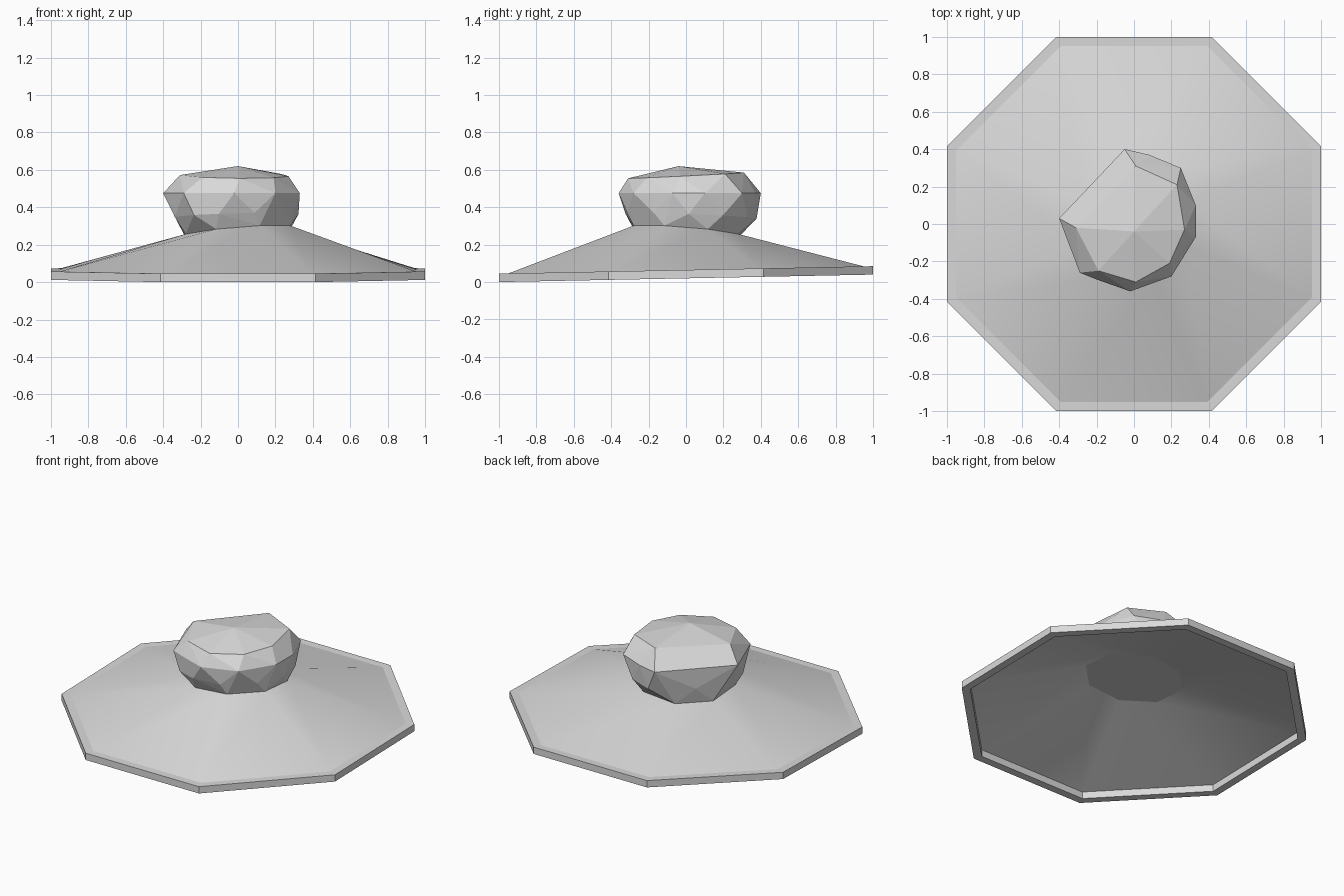
import bpy
import bmesh
from math import sin, cos, radians

default_cube = bpy.data.objects.get("Cube")
if default_cube:
    bpy.data.objects.remove(default_cube, do_unlink=True)


def make_material(name, color):
    material = bpy.data.materials.new(name)
    material.use_nodes = True
    material.diffuse_color = color
    material.node_tree.nodes["Principled BSDF"].inputs["Base Color"].default_value = color
    return material


def finish(name, bm, material, smooth):
    """Turn a bmesh into a named, shaded object."""
    bmesh.ops.recalc_face_normals(bm, faces=bm.faces)
    mesh = bpy.data.meshes.new(name)
    bm.to_mesh(mesh)
    bm.free()
    mesh.materials.append(material)
    obj = bpy.data.objects.new(name, mesh)
    bpy.context.collection.objects.link(obj)
    bpy.ops.object.select_all(action="DESELECT")
    obj.select_set(True)
    bpy.context.view_layer.objects.active = obj
    if smooth:
        bpy.ops.object.shade_smooth_by_angle(angle=radians(30))
    return obj


def octagon(apothem, height):
    """Corner points of an octagon whose height is a function of x and y."""
    radius = apothem / cos(radians(22.5))
    points = []
    for i in range(8):
        angle = radians(22.5 + 45 * i)
        x, y = radius * cos(angle), radius * sin(angle)
        points.append((x, y, height(x, y)))
    return points


def bridge(bm, lower, upper):
    """Join two vertex rings with a band of faces."""
    count = len(lower)
    for i in range(count):
        j = (i + 1) % count
        bm.faces.new((lower[i], lower[j], upper[j], upper[i]))


# Sloping planes that the rim and the crown follow
def rim_bottom(x, y):
    return 0.02 + 0.02 * y


def rim_top(x, y):
    return rim_bottom(x, y) + 0.045


def neck_plane(x, y):
    return 0.27 + 0.08 * x - 0.08 * y


def waist_plane(x, y):
    return 0.355 + 0.03 * x - 0.04 * y


def shoulder_plane(x, y):
    return 0.57 + 0.05 * y - 0.01 * x


grey = make_material("light grey", (0.7, 0.7, 0.7, 1.0))

# Octagonal brim: rim band with an open cone rising from its inner edge
bm = bmesh.new()
rings = []
for apothem, plane in ((0.95, rim_bottom), (1.0, rim_bottom),
                       (1.0, rim_top), (0.95, rim_top), (0.28, neck_plane)):
    rings.append([bm.verts.new(p) for p in octagon(apothem, plane)])
for lower, upper in zip(rings, rings[1:]):
    bridge(bm, lower, upper)
bridge(bm, rings[3], rings[0])
finish("brim", bm, grey, True)

# Faceted crown: convex skin over a few irregular rings
girth = [(-0.40, 0.03), (-0.05, 0.40), (0.08, 0.37), (0.25, 0.30), (0.33, 0.10),
         (0.33, -0.07), (0.20, -0.28), (-0.02, -0.36), (-0.19, -0.30), (-0.29, -0.26)]
shoulder = [(-0.31, -0.02), (0.01, 0.31), (0.23, 0.21), (0.27, -0.03),
            (0.19, -0.21), (0.01, -0.31), (-0.19, -0.25)]
points = [(0.0, -0.04, 0.62)]
points += [(x, y, shoulder_plane(x, y)) for x, y in shoulder]
points += [(x, y, 0.475) for x, y in girth]
for (ax, ay), (bx, by) in zip(girth, girth[1:] + girth[:1]):
    x, y = (ax + bx) * 0.49, (ay + by) * 0.49
    points.append((x, y, waist_plane(x, y)))
points += octagon(0.28, neck_plane)

bm = bmesh.new()
for point in points:
    bm.verts.new(point)
hull = bmesh.ops.convex_hull(bm, input=bm.verts)
loose = {g for g in hull["geom_interior"] + hull["geom_unused"]
         if isinstance(g, bmesh.types.BMVert)}
bmesh.ops.delete(bm, geom=list(loose), context="VERTS")
bmesh.ops.dissolve_limit(bm, angle_limit=radians(2), verts=bm.verts, edges=bm.edges)
finish("crown", bm, grey, False)
